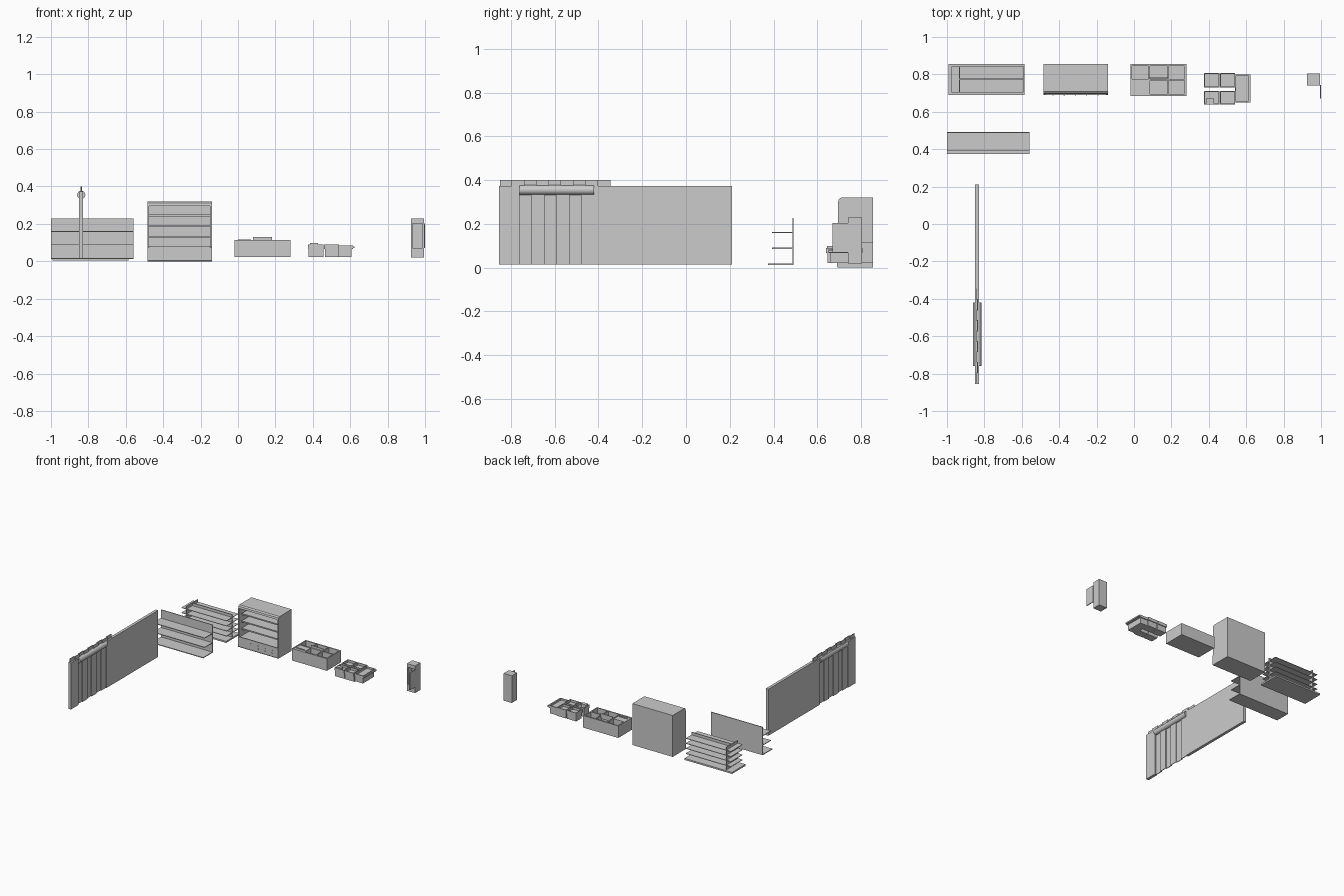
import bpy, bmesh, math
from mathutils import Vector


def mesh(name, bm):
    bmesh.ops.recalc_face_normals(bm, faces=bm.faces)
    me = bpy.data.meshes.new(name)
    bm.to_mesh(me)
    bm.free()
    ob = bpy.data.objects.new(name, me)
    bpy.context.collection.objects.link(ob)
    return ob


def boxes(name, *items):
    """One object from boxes given as (x0, x1, y0, y1, z0, z1)."""
    bm = bmesh.new()
    for x0, x1, y0, y1, z0, z1 in items:
        r = bmesh.ops.create_cube(bm, size=1)
        for v in r["verts"]:
            v.co = Vector(((x0 + x1) / 2 + v.co.x * (x1 - x0),
                           (y0 + y1) / 2 + v.co.y * (y1 - y0),
                           (z0 + z1) / 2 + v.co.z * (z1 - z0)))
    return mesh(name, bm)


def prism_x(name, prof, x0, x1):
    """Extrude a (y, z) profile along x."""
    bm = bmesh.new()
    f = bm.faces.new([bm.verts.new((x0, y, z)) for y, z in prof])
    r = bmesh.ops.extrude_face_region(bm, geom=[f])
    for v in r["geom"]:
        if isinstance(v, bmesh.types.BMVert):
            v.co.x = x1
    return mesh(name, bm)


def tray(name, x0, x1, y0, y1, z0, floor, z1, t):
    """Solid base with four rim walls."""
    return boxes(name, (x0, x1, y0, y1, z0, floor),
                 (x0, x0 + t, y0, y1, floor, z1), (x1 - t, x1, y0, y1, floor, z1),
                 (x0 + t, x1 - t, y0, y0 + t, floor, z1),
                 (x0 + t, x1 - t, y1 - t, y1, floor, z1))


def strips(name, y0, y1, n, z0, z1, x):
    """Row of overlapping hanging strips, alternating in depth."""
    w = (y1 - y0) / n
    return boxes(name, *[(x + (i % 2) * 0.007, x + (i % 2) * 0.007 + 0.005,
                          y0 + i * w - (0.004 if i else 0), y0 + (i + 1) * w,
                          z0, z1) for i in range(n)])


# Wall shelf
boxes("wall_shelf_back", (-1.0, -0.56, 0.486, 0.492, 0.012, 0.228))
boxes("wall_shelf_boards", (-1.0, -0.56, 0.375, 0.486, 0.012, 0.018),
      (-1.0, -0.56, 0.393, 0.486, 0.086, 0.091),
      (-1.0, -0.56, 0.393, 0.486, 0.158, 0.163))

# Double-sided shelf island with an end display
boxes("island_base", (-0.992, -0.585, 0.690, 0.855, 0.004, 0.016))
boxes("island_panels", (-0.93, -0.59, 0.771, 0.777, 0.016, 0.19),
      (-0.936, -0.93, 0.702, 0.843, 0.016, 0.19))
for i in range(4):
    z = 0.048 + i * 0.039
    boxes(f"island_shelf_{i + 1}", (-0.93, -0.59, 0.702, 0.771, z, z + 0.004),
          (-0.93, -0.59, 0.777, 0.845, z, z + 0.004),
          (-0.975, -0.936, 0.702, 0.843, z, z + 0.004))

# Open-front chilled cabinet
cx0, cx1 = -0.485, -0.14
side = [(0.690, 0.005), (0.694, 0.0), (0.855, 0.0), (0.855, 0.32), (0.708, 0.32),
        (0.698, 0.312), (0.695, 0.295), (0.695, 0.08), (0.690, 0.075)]
prism_x("cabinet_side_left", side, cx0, cx0 + 0.009)
prism_x("cabinet_side_right", side, cx1 - 0.009, cx1)
ix0, ix1 = cx0 + 0.009, cx1 - 0.009
prism_x("cabinet_base", [(0.690, 0.005), (0.694, 0.0), (0.855, 0.0), (0.855, 0.075),
                         (0.690, 0.075)], ix0, ix1)
prism_x("cabinet_hood", [(0.695, 0.297), (0.855, 0.297), (0.855, 0.32), (0.708, 0.32),
                         (0.698, 0.312)], ix0, ix1)
boxes("cabinet_back", (ix0, ix1, 0.835, 0.855, 0.075, 0.297))
boxes("cabinet_front_lip", (ix0, ix1, 0.690, 0.696, 0.075, 0.082))
for i, z in enumerate((0.13, 0.187, 0.244)):
    boxes(f"cabinet_shelf_{i + 1}", (ix0, ix1, 0.725, 0.835, z - 0.003, z + 0.003),
          (ix0, ix1, 0.721, 0.725, z - 0.004, z + 0.006))
boxes("cabinet_vents", *[(ix0 + 0.04 + i * 0.06, ix0 + 0.046 + i * 0.06, 0.688, 0.690,
                          z, z + 0.005) for i in range(5) for z in (0.028, 0.05)])

# Compartment bin
tray("bin_body", -0.02, 0.28, 0.685, 0.855, 0.022, 0.075, 0.115, 0.009)
boxes("bin_dividers", (0.078, 0.085, 0.694, 0.846, 0.075, 0.115),
      (0.178, 0.185, 0.694, 0.846, 0.075, 0.115),
      (-0.011, 0.078, 0.77, 0.776, 0.075, 0.115),
      (0.185, 0.271, 0.767, 0.774, 0.075, 0.115),
      (0.085, 0.178, 0.767, 0.774, 0.075, 0.115))
boxes("bin_closed_top", (-0.011, 0.078, 0.694, 0.77, 0.075, 0.111))
boxes("bin_sign", (0.08, 0.182, 0.778, 0.782, 0.09, 0.130))
boxes("bin_handle", (0.0, 0.07, 0.711, 0.72, 0.111, 0.117))

# Display counter island: four trays around a gap, closed by an end tray
for j, (ya, yb) in enumerate(((0.64, 0.712), (0.73, 0.806))):
    for i, (xa, xb) in enumerate(((0.375, 0.457), (0.461, 0.541))):
        n = j * 2 + i + 1
        boxes(f"counter_body_{n}", (xa + 0.003, xb, ya + 0.006, yb - 0.006, 0.022, 0.068))
        tray(f"counter_tray_{n}", xa, xb, ya, yb, 0.066, 0.072, 0.09, 0.005)
boxes("counter_end_body", (0.541, 0.607, 0.657, 0.794, 0.022, 0.068))
tray("counter_end_tray", 0.541, 0.614, 0.65, 0.8, 0.066, 0.07, 0.084, 0.005)
boxes("counter_end_ledge", (0.614, 0.624, 0.65, 0.8, 0.07, 0.08))
boxes("counter_till", (0.385, 0.427, 0.645, 0.672, 0.072, 0.098))

# Tall narrow cupboard with open door
boxes("cupboard_body", (0.925, 0.995, 0.79, 0.805, 0.02, 0.23),
      (0.925, 0.933, 0.74, 0.79, 0.02, 0.23), (0.987, 0.995, 0.74, 0.79, 0.02, 0.23),
      (0.933, 0.987, 0.74, 0.79, 0.02, 0.07), (0.933, 0.987, 0.74, 0.79, 0.203, 0.23))
boxes("cupboard_door", (0.994, 1.0, 0.67, 0.742, 0.07, 0.203))

# Long partition with a doorway
boxes("partition_wall", (-0.851, -0.829, -0.42, 0.21, 0.015, 0.374),
      (-0.851, -0.829, -0.855, -0.76, 0.015, 0.374),
      (-0.851, -0.829, -0.76, -0.42, 0.335, 0.374))
strips("doorway_strips", -0.76, -0.42, 6, 0.015, 0.34, -0.846)
strips("top_strips", -0.85, -0.345, 9, 0.374, 0.40, -0.846)

# Roller housing above the doorway
bpy.ops.mesh.primitive_cylinder_add(vertices=16, radius=0.022, depth=0.34,
                                    location=(-0.838, -0.59, 0.355),
                                    rotation=(math.pi / 2, 0, 0))
bpy.context.object.name = "doorway_roller"
bpy.ops.object.shade_smooth_by_angle()
